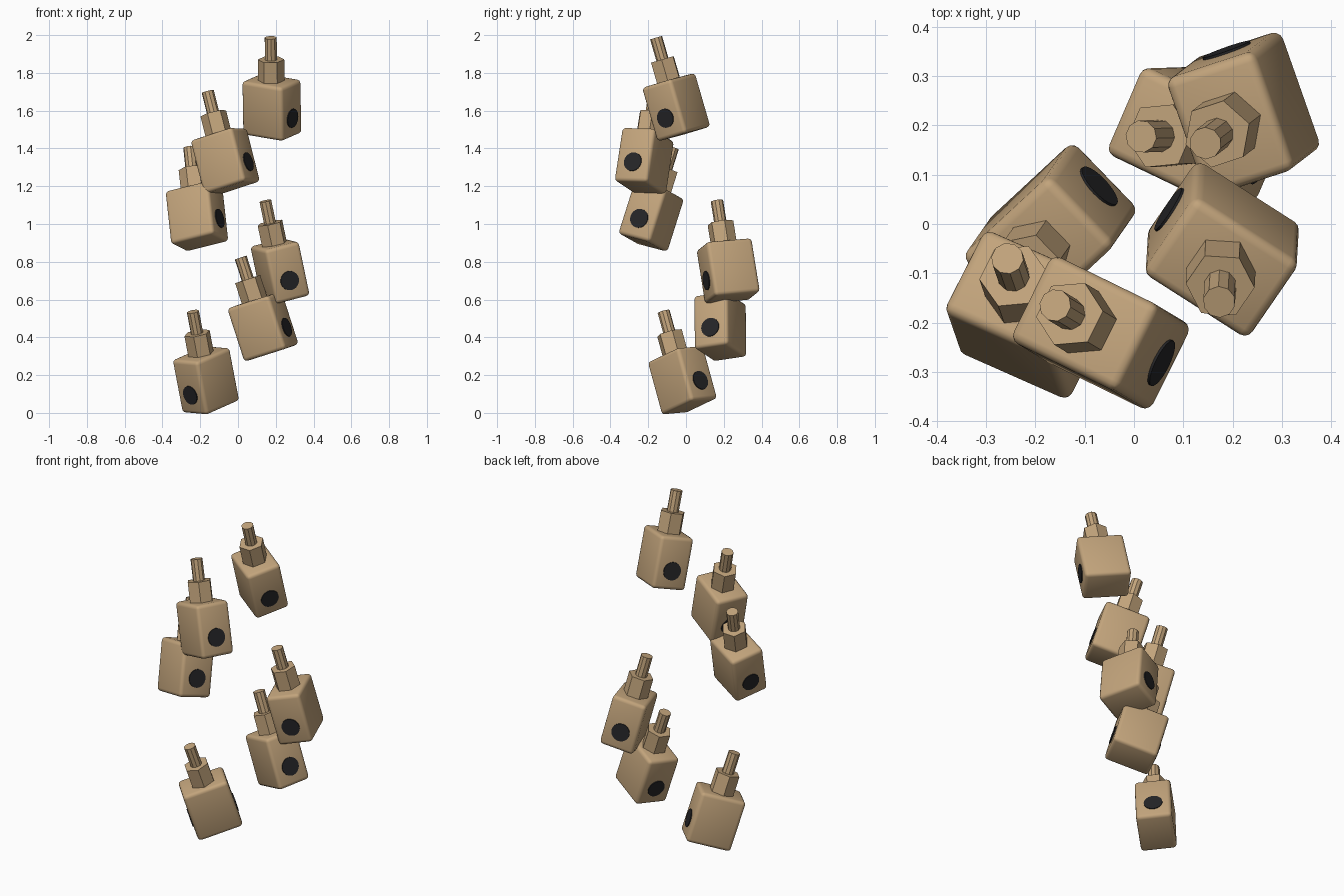
import bpy, math
from mathutils import Vector, Matrix

cube = bpy.data.objects.get("Cube")
if cube:
    bpy.data.objects.remove(cube, do_unlink=True)


def make_material(name, rgb):
    mat = bpy.data.materials.new(name)
    mat.use_nodes = True
    color = (*rgb, 1)
    mat.diffuse_color = color
    mat.node_tree.nodes["Principled BSDF"].inputs["Base Color"].default_value = color
    return mat


TAN = make_material("tan", (0.54, 0.37, 0.20))
DARK = make_material("charcoal", (0.018, 0.018, 0.02))

# Block proportions, measured from the centre of the axle
HALF_LENGTH, HALF_WIDTH = 0.128, 0.098
BOTTOM, TOP, COLLAR_TOP, STEM_TOP = -0.106, 0.19, 0.305, 0.425


def finish(obj, name, mat, frame):
    obj.name = name
    obj.data.materials.append(mat)
    bpy.ops.object.shade_smooth_by_angle(angle=math.radians(30))
    obj.matrix_world = frame @ obj.matrix_world
    return obj


def prism(name, sides, radius, low, high, mat, frame, turn):
    bpy.ops.mesh.primitive_cylinder_add(vertices=sides, radius=radius, depth=high - low)
    obj = bpy.context.object
    obj.data.transform(turn @ Matrix.Translation((0, 0, (low + high) / 2)))
    return finish(obj, name, mat, frame)


def block(name, centre, up, side):
    # Local x runs along the axle, local z along the stem
    z = Vector(up).normalized()
    x = Vector(side)
    x = (x - x.dot(z) * z).normalized()
    y = z.cross(x)
    frame = Matrix.Translation(centre) @ Matrix((x, y, z)).transposed().to_4x4()

    # Rounded body
    bpy.ops.mesh.primitive_cube_add(size=2)
    body = bpy.context.object
    body.data.transform(Matrix.Translation((0, 0, (TOP + BOTTOM) / 2)) @
                        Matrix.Diagonal((HALF_LENGTH, HALF_WIDTH, (TOP - BOTTOM) / 2, 1)))
    bevel = body.modifiers.new("rounded_edges", 'BEVEL')
    bevel.width = 0.02
    bevel.segments = 3
    finish(body, name + "_body", TAN, frame)
    # Keep the edge rounding ahead of any shading modifier
    if len(body.modifiers) > 1:
        body.modifiers.move(body.modifiers.find("rounded_edges"), 0)
    for poly in body.data.polygons:
        poly.use_smooth = True
    for edge in body.data.edges:
        edge.use_edge_sharp = False

    # Six-sided collar, round stem and axle ends
    prism(name + "_collar", 6, 0.07, TOP - 0.01, COLLAR_TOP, TAN, frame, Matrix.Identity(4))
    prism(name + "_stem", 10, 0.033, COLLAR_TOP - 0.01, STEM_TOP, TAN, frame, Matrix.Identity(4))
    axle = HALF_LENGTH + 0.005
    prism(name + "_axle", 24, 0.051, -axle, axle, DARK, frame,
          Matrix.Rotation(math.pi / 2, 4, 'Y'))


# Name, axle centre, stem direction, axle direction
block("lowest_block", (-0.162, -0.008, 0.133), (-0.078, -0.112, 0.41), (0.69, 0.64, 0.31))
block("second_block", (0.145, 0.182, 0.418), (-0.307, -0.01, 0.95), (0.865, -0.415, 0.28))
block("third_block", (0.231, 0.23, 0.711), (-0.086, -0.066, 0.41), (0.33, -0.94, -0.08))
block("fourth_block", (-0.213, -0.197, 1.001), (-0.104, 0.30, 0.95), (0.89, -0.395, 0.22))
block("fifth_block", (-0.057, -0.227, 1.293), (-0.243, 0.146, 0.96), (0.86, -0.42, 0.28))
block("top_block", (0.18, -0.04, 1.578), (-0.007, -0.118, 0.407), (0.83, -0.53, -0.14))
